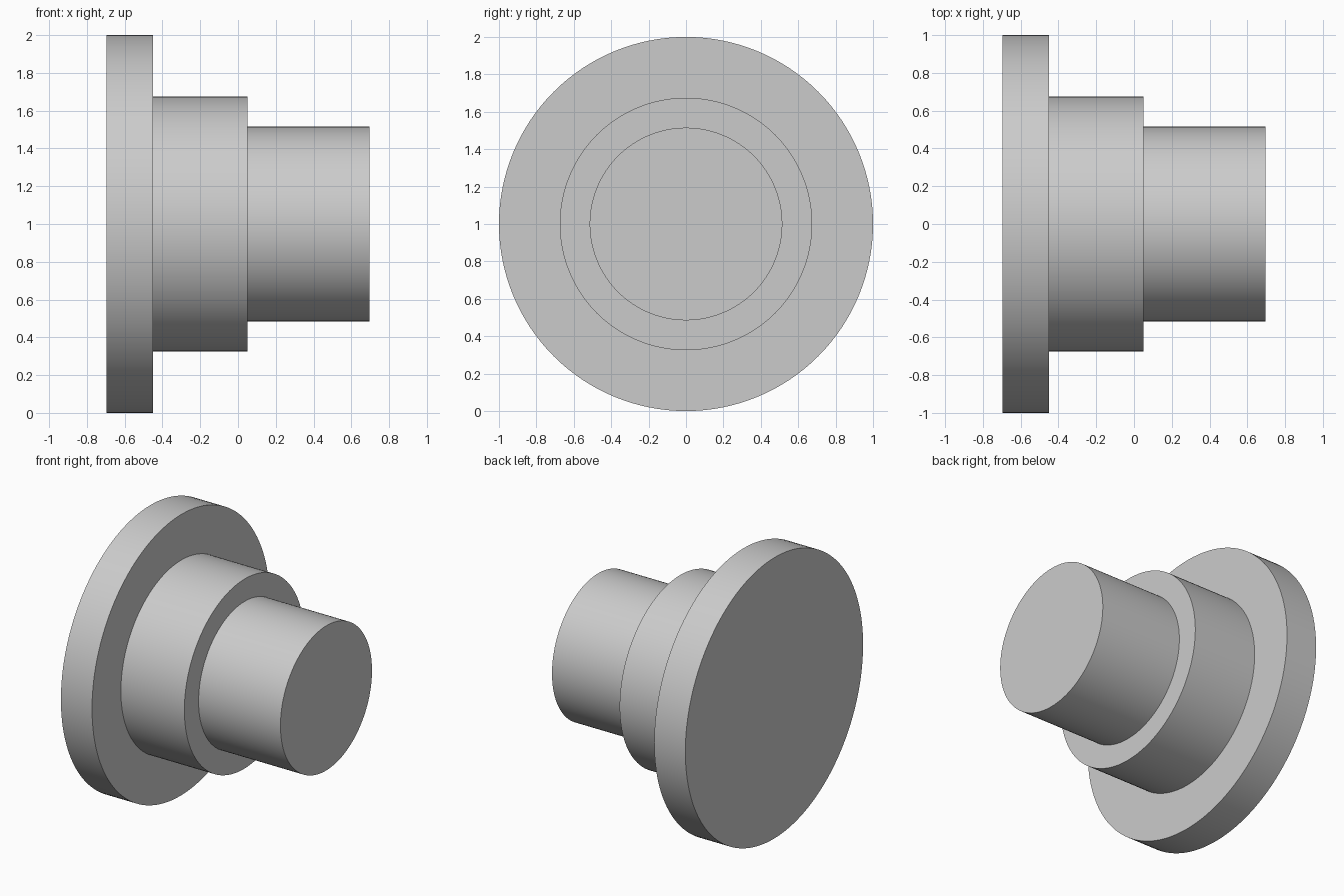
import bpy, bmesh, math
from mathutils import Vector, Matrix

cube = bpy.data.objects.get("Cube")
if cube:
    bpy.data.objects.remove(cube, do_unlink=True)

SEGMENTS = 128

grey = bpy.data.materials.new("plain_grey")
grey.use_nodes = True
colour = (0.6, 0.6, 0.6, 1.0)
grey.diffuse_color = colour
grey.node_tree.nodes["Principled BSDF"].inputs["Base Color"].default_value = colour

# Stepped half profile (x along the axis, radius): flange, collar, spigot
profile = [(-0.695, 1.0), (-0.45, 1.0), (-0.45, 0.675),
           (0.05, 0.675), (0.05, 0.515), (0.695, 0.515)]

# Turn the profile around the x axis, one ring per point
bm = bmesh.new()
rings = []
for x, radius in profile:
    place = Matrix.Translation((x, 0, 1)) @ Matrix.Rotation(math.pi / 2, 4, "Y")
    rings.append(bmesh.ops.create_circle(
        bm, segments=SEGMENTS, radius=radius, matrix=place)["verts"])
for a, b in zip(rings, rings[1:]):
    for i in range(SEGMENTS):
        j = (i + 1) % SEGMENTS
        bm.faces.new((a[i], a[j], b[j], b[i]))

# Flat end caps
bm.faces.new(rings[0])
bm.faces.new(rings[-1])
bmesh.ops.recalc_face_normals(bm, faces=bm.faces)

mesh = bpy.data.meshes.new("stepped_flange")
bm.to_mesh(mesh)
bm.free()
mesh.materials.append(grey)
flange = bpy.data.objects.new("stepped_flange", mesh)
bpy.context.collection.objects.link(flange)

# Smooth round walls, sharp steps
bpy.context.view_layer.objects.active = flange
flange.select_set(True)
bpy.ops.object.shade_smooth_by_angle(angle=math.radians(30))
